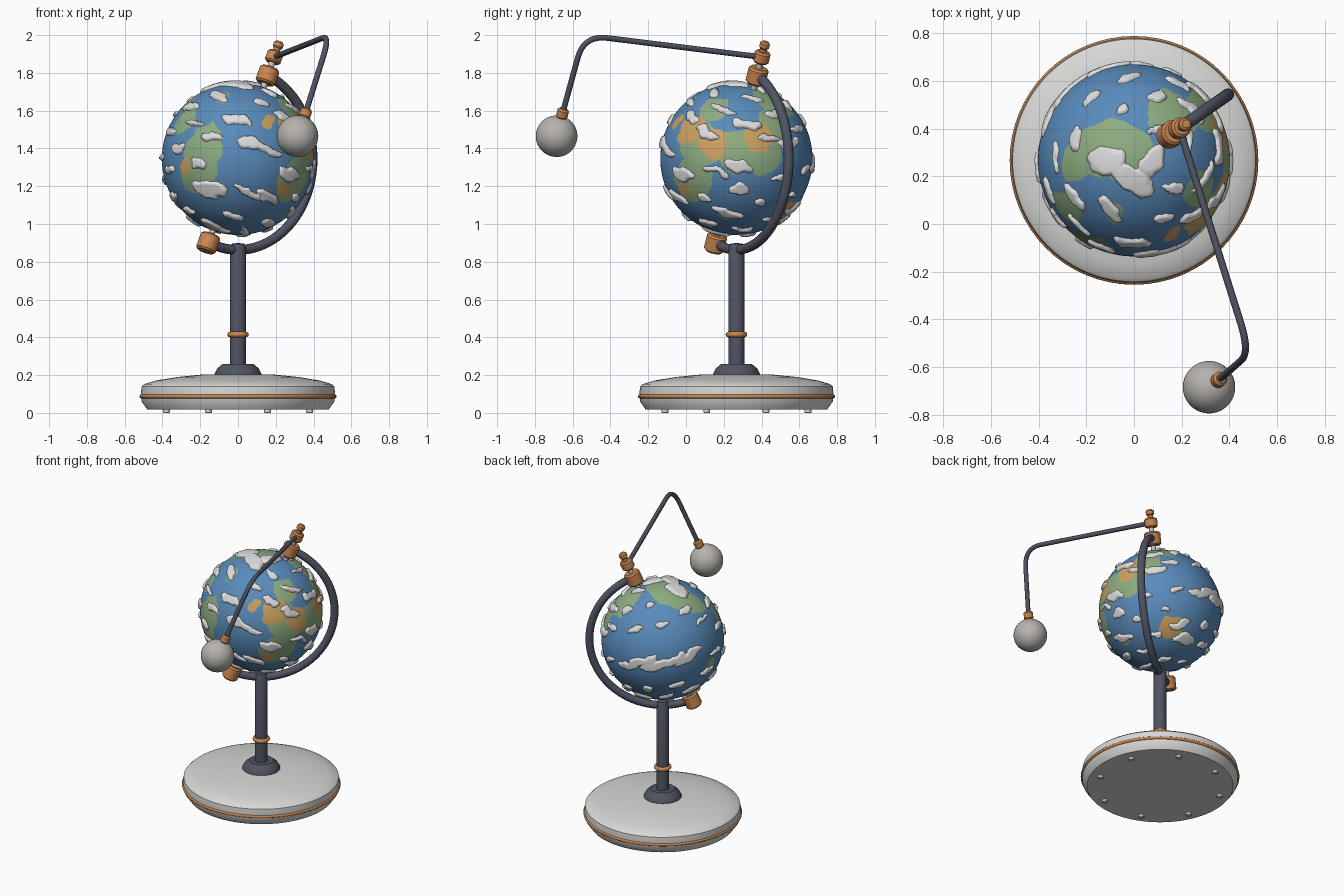
import bpy, bmesh, math, random
from mathutils import Vector, noise

cube = bpy.data.objects.get("Cube")
if cube:
    bpy.data.objects.remove(cube)


def material(name, rgb):
    m = bpy.data.materials.new(name)
    m.use_nodes = True
    m.diffuse_color = (*rgb, 1)
    m.node_tree.nodes["Principled BSDF"].inputs["Base Color"].default_value = (*rgb, 1)
    return m


ocean = material("ocean blue", (.1, .26, .5))
land = material("land green", (.27, .42, .22))
desert = material("desert ochre", (.62, .36, .12))
white = material("cloud white", (.72, .72, .72))
cream = material("base off white", (.68, .68, .67))
metal = material("dark slate metal", (.08, .09, .125))
copper = material("copper orange", (.6, .24, .075))
rock = material("moon grey", (.47, .45, .42))
steel = material("pale steel", (.55, .55, .55))

FLOOR = Vector((0, .267, 0))
CENTRE = Vector((0, .267, 1.345))
AZIMUTH, TILT = math.radians(35), math.radians(23.4)
SIDE = Vector((math.cos(AZIMUTH), math.sin(AZIMUTH), 0))
UP = Vector((0, 0, 1))
AXIS = SIDE * math.sin(TILT) + UP * math.cos(TILT)
RADIUS = .403


def activate(ob):
    bpy.ops.object.select_all(action='DESELECT')
    ob.select_set(True)
    bpy.context.view_layer.objects.active = ob


def smooth(ob, angle=35):
    activate(ob)
    bpy.ops.object.shade_smooth_by_angle(angle=math.radians(angle))


def link(name, data, mats, loc=(0, 0, 0)):
    ob = bpy.data.objects.new(name, data)
    bpy.context.collection.objects.link(ob)
    ob.location = loc
    for m in mats:
        data.materials.append(m)
    return ob


def add_mesh(name, bm, mats, loc, angle=35):
    me = bpy.data.meshes.new(name)
    bm.to_mesh(me)
    bm.free()
    ob = link(name, me, mats, loc)
    smooth(ob, angle)
    return ob


def lathe(name, profile, mat, loc=FLOOR, direction=UP, steps=64):
    """Turn a (radius, height) profile around a direction."""
    bm = bmesh.new()
    vs = [bm.verts.new((r, 0, z)) for r, z in profile]
    es = [bm.edges.new(pair) for pair in zip(vs, vs[1:])]
    bmesh.ops.spin(bm, geom=vs + es, cent=(0, 0, 0), axis=UP, angle=math.tau,
                   steps=steps, use_duplicate=False)
    bmesh.ops.remove_doubles(bm, verts=bm.verts, dist=.0001)
    bmesh.ops.recalc_face_normals(bm, faces=bm.faces)
    ob = add_mesh(name, bm, [mat], loc)
    ob.rotation_euler = direction.to_track_quat('Z', 'Y').to_euler()


def knob(name, r, length, mat, loc, direction=AXIS, bevel=.01):
    h = length / 2
    lathe(name, [(0, -h), (r - bevel, -h), (r, bevel - h), (r, h - bevel),
                 (r - bevel, h), (0, h)], mat, loc, direction, 32)


def ring(name, r, thick, z):
    turns = [math.tau * i / 12 for i in range(13)]
    lathe(name, [(r + thick * math.cos(a), z + thick * math.sin(a)) for a in turns], copper)


def tube(name, points, r, mat):
    cu = bpy.data.curves.new(name, 'CURVE')
    cu.dimensions = '3D'
    cu.bevel_depth, cu.bevel_resolution, cu.use_fill_caps = r, 4, True
    sp = cu.splines.new('POLY')
    sp.points.add(len(points) - 1)
    for p, co in zip(sp.points, points):
        p.co = (*co, 1)
    activate(link(name, cu, [mat]))
    bpy.ops.object.convert(target='MESH')
    smooth(bpy.context.object, 50)


# Base, trim, feet and post
lathe("base", [(0, .018), (.48, .018), (.51, .06), (.514, .1), (.51, .14), (.495, .153),
               (.43, .172), (.32, .19), (.2, .202), (0, .207)], cream, steps=96)
ring("base_trim", .512, .01, .087)
for i in range(8):
    a = math.tau * (i + .5) / 8
    spoke = Vector((math.cos(a), math.sin(a), 0))
    knob("base_foot", .018, .03, cream, FLOOR + spoke * .41 + UP * .015, UP, .003)
lathe("post_foot", [(0, .19), (.125, .19), (.124, .207), (.11, .235), (.08, .26), (0, .26)], metal)
lathe("post", [(0, .25), (.042, .25), (.042, .875), (.034, .895), (0, .9)], metal)
ring("post_ring", .042, .015, .415)

# Meridian arm from the top pivot, under the globe, to the bottom pivot
sweep = [TILT + math.pi * i / 64 for i in range(65)]
tube("meridian_arm", [CENTRE + .482 * (SIDE * math.sin(a) + UP * math.cos(a)) for a in sweep],
     .026, metal)

# Pivots along the tilted axis
tube("axis_pin", [CENTRE - AXIS * .45, CENTRE + AXIS * .65], .017, steel)
for name, r, length, t in (("bottom_knob", .054, .095, -.485), ("top_knob", .054, .09, .48),
                           ("arm_hub", .043, .065, .587), ("hub_neck", .019, .05, .63),
                           ("finial", .027, .042, .655)):
    knob(name, r, length, copper, CENTRE + AXIS * t)

# Moon on a bent arm
hub = CENTRE + AXIS * .587
elbow = Vector((.487, -.54, 2))
moon_at = Vector((.315, -.685, 1.465))
tip = Vector((.357, -.654, 1.585))
start = elbow + (hub - elbow).normalized() * .13
end = elbow + (tip - elbow).normalized() * .13
steps = [i / 12 for i in range(13)]
bend = [start.lerp(elbow, t).lerp(elbow.lerp(end, t), t) for t in steps]
tube("moon_arm", [hub, *bend, tip], .015, metal)
knob("moon_collar", .031, .055, copper, tip, tip - moon_at)
half = [math.pi * i / 32 for i in range(33)]
lathe("moon", [(.11 * math.sin(t), -.11 * math.cos(t)) for t in half], rock, moon_at)


# Globe spots are placed as seen along an (azimuth, elevation), in parts of the radius
FRONT, LEFT, TOP, REAR, UNDER = (-90, 0), (0, 0), (-90, 90), (125, 25), (50, -28)


def spots(table):
    for view, items in table.items():
        az, el = map(math.radians, view)
        out = Vector((math.cos(el) * math.cos(az), math.cos(el) * math.sin(az), math.sin(el)))
        right = Vector((-math.sin(az), math.cos(az), 0))
        for u, v, *size in items:
            depth = math.sqrt(max(0, 1 - u * u - v * v))
            p = right * u + out.cross(right) * v + out * depth
            yield (p.normalized(), *size)


green_spots = list(spots({
    FRONT: [(-.4, .3, .2), (-.5, 0, .3), (-.6, -.3, .2), (-.2, .8, .1)],
    LEFT: [(-.5, .2, .3), (0, .1, .3), (.3, .1, .3), (.5, .4, .3), (-.6, -.3, .3)],
    TOP: [(-.4, .1, .3), (-.1, .1, .3), (.4, .5, .3), (.7, -.3, .2), (-.7, -.5, .2)],
    REAR: [(.1, .7, .2), (.5, .6, .2), (.8, -.4, .1)],
    UNDER: [(.2, -.3, .2), (-.6, -.5, .1)]}))
sand_spots = list(spots({
    FRONT: [(-.7, -.1, .1), (.4, .5, .1)],
    LEFT: [(-.6, .4, .2), (-.3, .2, .2), (.3, .3, .2), (-.7, -.4, .1)],
    UNDER: [(.2, -.3, .2)]}))

# The main clouds have a length along the latitude and a width across it
cloud_spots = list(spots({
    FRONT: [(-.4, -.4, .25, .14), (.2, .2, .2, .07), (.4, .1, .2, .06), (0, .5, .2, .06),
            (.4, -.5, .2, .06), (-.3, -.9, .2, .1)],
    LEFT: [(-.7, -.2, .2, .08), (0, -.1, .2, .08), (.7, .2, .2, .07)],
    TOP: [(-.3, 0, .15, .2), (0, -.2, .3, .1), (.2, 0, .1, .2)],
    REAR: [(-.4, -.4, .4, .08), (0, -.4, .4, .08), (.4, -.3, .3, .08)],
    UNDER: [(.4, -.5, .2, .09)]}))

# Small streaks are scattered on a spiral, clear of the main clouds
random.seed(4)
main_clouds = list(cloud_spots)
for i in range(80):
    z, a = 1 - (i + .5) / 40, i * 2.4
    flat = math.sqrt(1 - z * z)
    p = Vector((flat * math.cos(a), flat * math.sin(a), z))
    if all((p - c).length > length + .08 for c, length, width in main_clouds):
        cloud_spots.append((p, random.uniform(.09, .2), random.uniform(.04, .07)))


def wobble(p):
    return p + .07 * noise.noise_vector(p * 4) + .035 * noise.noise_vector(p * 10)


def inside(p, table):
    return any((p - c).length < r for c, r in table)


def cloud_depth(p):
    """Positive inside a cloud, rising to one at its middle."""
    best = -1
    for c, length, width in cloud_spots:
        d = p - c
        if d.length_squared < .3:
            east = AXIS.cross(c).normalized()
            q = (d.dot(east) / length) ** 2 + (d.dot(c.cross(east)) / width) ** 2
            best = max(best, 1 - q)
    return best


# Globe with painted land and desert faces
bm = bmesh.new()
bmesh.ops.create_icosphere(bm, subdivisions=7, radius=1)
cloud_bm = bm.copy()
for f in bm.faces:
    p = wobble(f.calc_center_median().normalized())
    f.material_index = 2 if inside(p, sand_spots) else 1 if inside(p, green_spots) else 0
bmesh.ops.scale(bm, vec=(RADIUS,) * 3, verts=bm.verts)
add_mesh("globe", bm, [ocean, land, desert], CENTRE)

# Raised clouds cut from the same sphere
depth = {v: cloud_depth(wobble(v.co.normalized())) for v in cloud_bm.verts}
clear = [f for f in cloud_bm.faces if all(depth[v] <= 0 for v in f.verts)]
for v, d in depth.items():
    v.co *= RADIUS + (.014 * math.sqrt(min(1, d * 2.5)) if d > 0 else -.003)
bmesh.ops.delete(cloud_bm, geom=clear, context='FACES')
add_mesh("clouds", cloud_bm, [white], CENTRE, 80)
